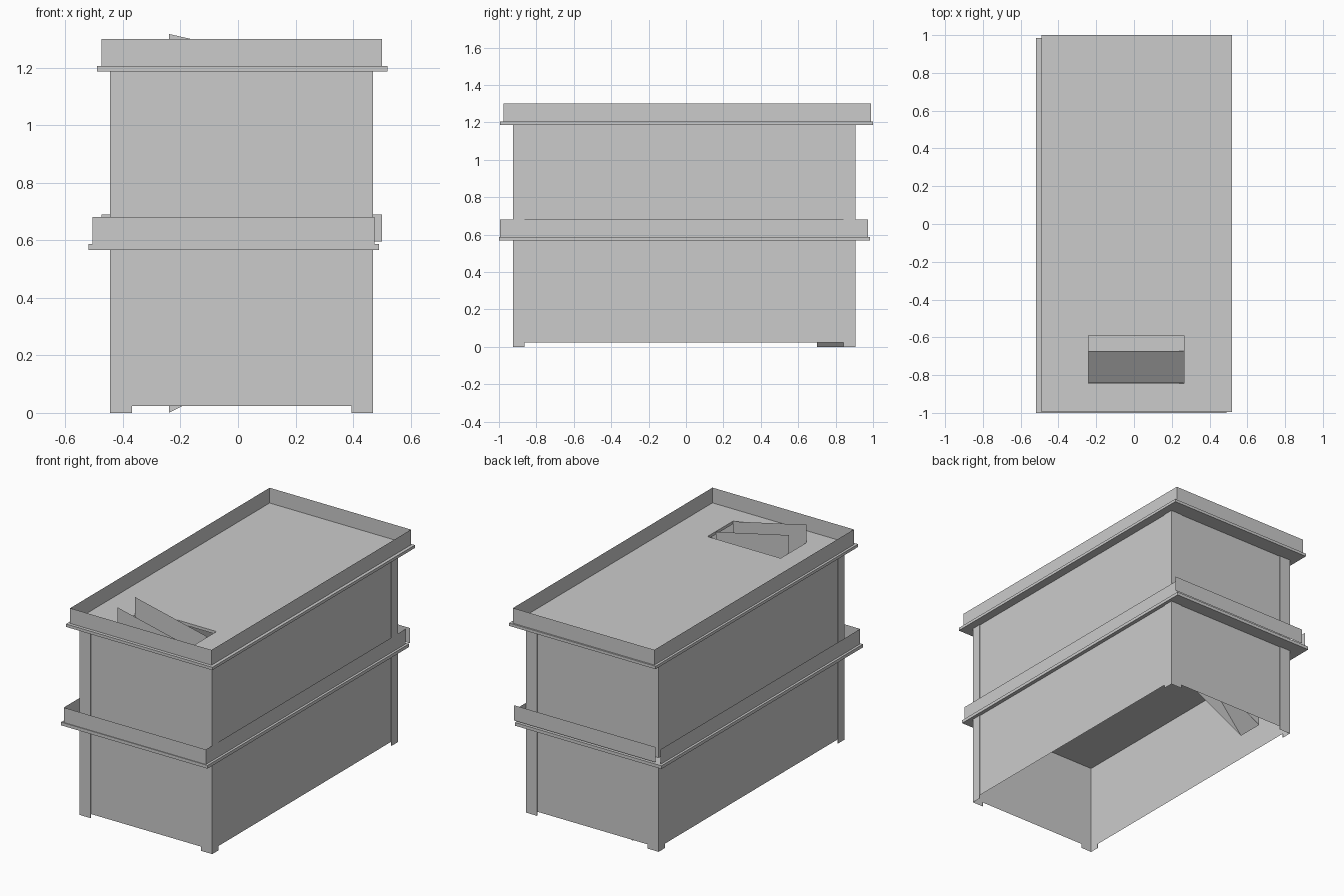
import bpy
import bmesh

if "Cube" in bpy.data.objects:
    bpy.data.objects.remove(bpy.data.objects["Cube"], do_unlink=True)

# One plain grey for the whole building
GREY = (0.6, 0.6, 0.6, 1.0)
mat = bpy.data.materials.new("plain grey")
mat.use_nodes = True
mat.diffuse_color = GREY
bsdf = mat.node_tree.nodes["Principled BSDF"]
bsdf.inputs["Base Color"].default_value = GREY
bsdf.inputs["Roughness"].default_value = 0.9


def finish(name, bm):
    mesh = bpy.data.meshes.new(name)
    bm.to_mesh(mesh)
    bm.free()
    mesh.materials.append(mat)
    obj = bpy.data.objects.new(name, mesh)
    bpy.context.collection.objects.link(obj)
    return obj


def face(bm, points):
    return bm.faces.new([bm.verts.new(p) for p in points])


def strip(name, path, z0, z1):
    """Upright sheet following a path of (x, y) points."""
    bm = bmesh.new()
    low = [bm.verts.new((x, y, z0)) for x, y in path]
    high = [bm.verts.new((x, y, z1)) for x, y in path]
    for i in range(len(path) - 1):
        bm.faces.new((low[i], low[i + 1], high[i + 1], high[i]))
    return finish(name, bm)


def rectangle(x0, x1, y0, y1):
    return [(x0, y0), (x1, y0), (x1, y1), (x0, y1)]


def slab(name, outer, hole, z0, z1):
    """Floor plate with a rectangular stair opening."""
    bm = bmesh.new()
    a = [bm.verts.new((x, y, z0)) for x, y in rectangle(*outer)]
    b = [bm.verts.new((x, y, z0)) for x, y in rectangle(*hole)]
    ring = []
    for i in range(4):
        j = (i + 1) % 4
        ring.append(bm.faces.new((a[i], a[j], b[j], b[i])))
    grown = bmesh.ops.extrude_face_region(bm, geom=ring, use_keep_orig=True)
    for v in grown["geom"]:
        if isinstance(v, bmesh.types.BMVert):
            v.co.z = z1
    bmesh.ops.recalc_face_normals(bm, faces=bm.faces)
    return finish(name, bm)


def flight(name, foot, top, y0, y1, z0, z1):
    """Sloping stair ramp between two broad side panels."""
    bm = bmesh.new()
    face(bm, [(foot, y0, z0), (foot, y1, z0), (top, y1, z1), (top, y0, z1)])
    for y in (y0, y1):
        face(bm, [(foot, y, z0), (foot, y, z1), (top, y, z1 + 0.115), (top, y, z0 + 0.26)])
    return finish(name, bm)


# Outer limits of the corner posts and post widths
X0, X1, Y0, Y1 = -0.445, 0.47, -0.925, 0.905
POST_X, POST_Y, INSET = 0.076, 0.062, 0.004


def storey(name, wall_base, post_base, top):
    walls = rectangle(X0 + INSET, X1 - INSET, Y0 + INSET, Y1 - INSET)
    strip(name + "_walls", walls + walls[:1], wall_base, top)
    # Angle posts wrapping each corner
    for xs, x, dx in (("right", X0, POST_X), ("left", X1, -POST_X)):
        for ys, y, dy in (("front", Y0, POST_Y), ("back", Y1, -POST_Y)):
            path = [(x + dx, y + dy * 0.06), (x + dx, y), (x, y), (x, y + dy), (x + dx * 0.05, y + dy)]
            strip(f"{name}_{ys}_{xs}_post", path, post_base, top)


# Lower and upper storeys
MID0, MID1, ROOF0, ROOF1 = 0.567, 0.587, 1.187, 1.205
storey("lower_storey", 0.024, 0.0, MID0)
storey("upper_storey", MID1, MID1, ROOF0)

# Floor plates with stair openings
slab("middle_floor", (-0.52, 0.49, -1.0, 0.985), (-0.24, 0.265, 0.61, 0.87), MID0, MID1)
slab("roof_floor", (-0.49, 0.52, -0.995, 1.0), (-0.24, 0.265, -0.845, -0.59), ROOF0, ROOF1)

# Middle parapet: three joined sides and a separate, offset back panel
front_right, front_left, back_left, back_right = rectangle(-0.505, 0.475, -0.995, 0.973)
strip("middle_parapet", [back_right, front_right, front_left, back_left], MID1, 0.68)
strip("middle_back_parapet", [(0.5, 0.98), (-0.475, 0.98)], 0.595, 0.69)

# Roof parapet
rim = rectangle(-0.475, 0.5, -0.975, 0.99)
strip("roof_parapet", rim + rim[:1], ROOF1, 1.3)

# Stair flights
flight("lower_stair", -0.24, 0.265, 0.70, 0.868, 0.0, MID1)
flight("upper_stair", 0.265, -0.24, -0.843, -0.673, MID1, 1.202)
